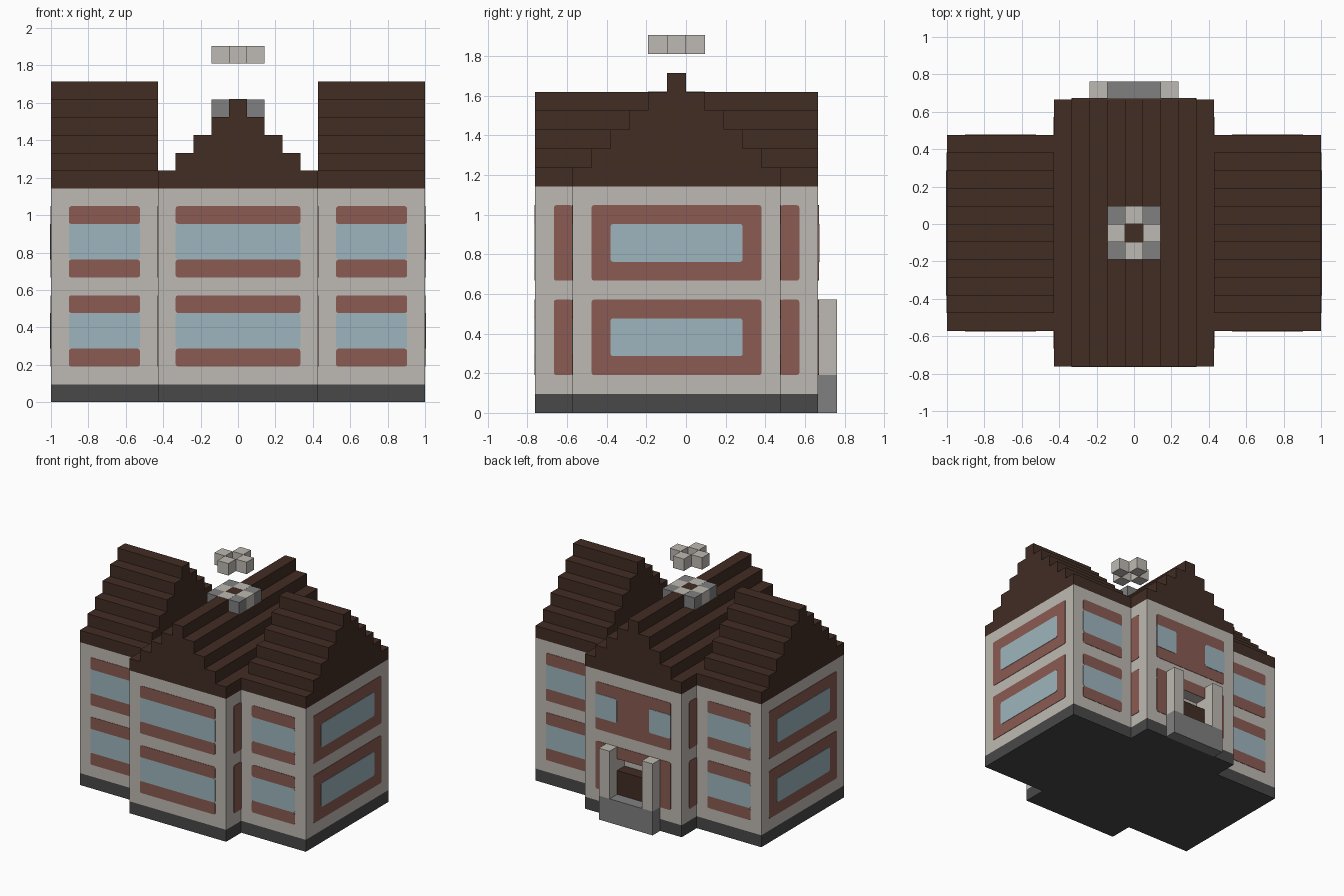
import bpy, bmesh, math
from mathutils import Vector

if "Cube" in bpy.data.objects:
    bpy.data.objects.remove(bpy.data.objects["Cube"])

U = 2 / 21  # one building block


def material(name, rgb):
    lin = [((c / 255 + 0.055) / 1.055) ** 2.4 for c in rgb] + [1]
    m = bpy.data.materials.new(name)
    m.use_nodes = True
    m.diffuse_color = lin
    m.node_tree.nodes["Principled BSDF"].inputs["Base Color"].default_value = lin
    return m


stone = material("pale stone", (190, 185, 178))
brick = material("brick red", (138, 91, 82))
glass = material("window blue", (157, 181, 189))
slate = material("dark foundation", (72, 72, 72))
grey = material("mid grey", (128, 128, 128))
wood = material("dark brown", (66, 45, 36))


def finish(name, bm, mat):
    bmesh.ops.recalc_face_normals(bm, faces=bm.faces)
    mesh = bpy.data.meshes.new(name)
    bm.to_mesh(mesh)
    bm.free()
    mesh.materials.append(mat)
    ob = bpy.data.objects.new(name, mesh)
    bpy.context.collection.objects.link(ob)
    return ob


def box(name, x, y, z, mat):
    """Box from (low, high) ranges in block units."""
    bm = bmesh.new()
    bmesh.ops.create_cube(bm, size=1)
    for v in bm.verts:
        v.co = Vector([(r[0] + r[1]) / 2 + c * (r[1] - r[0]) for r, c in zip((x, y, z), v.co)]) * U
    return finish(name, bm, mat)


def plate(name, axis, side, at, span, z, mat, thick=0.003):
    """Thin rounded panel on a wall facing along axis x or y."""
    r = 0.13
    pts = []
    corners = [(span[1] - r, z[1] - r), (span[0] + r, z[1] - r),
               (span[0] + r, z[0] + r), (span[1] - r, z[0] + r)]
    for i, (a, b) in enumerate(corners):
        for k in range(3):
            t = math.pi / 2 * (i + k / 2)
            pts.append((a + r * math.cos(t), b + r * math.sin(t)))
    normal = Vector((side, 0, 0)) if axis == "x" else Vector((0, side, 0))
    bm = bmesh.new()
    verts = [bm.verts.new(Vector((at, a, b) if axis == "x" else (a, at, b)) * U) for a, b in pts]
    face = bm.faces.new(verts)
    out = bmesh.ops.extrude_face_region(bm, geom=[face])["geom"]
    for v in out:
        if isinstance(v, bmesh.types.BMVert):
            v.co += normal * thick
    return finish(name, bm, mat)


def stepped_roof(name, along, lo, hi, start, end, z):
    """Stepped gable as one prism; the profile shrinks one block per layer."""
    right = []
    mid, half = (lo + hi) / 2, (hi - lo) / 2
    while half > 0:
        right += [(half, z), (half, z + 1)]
        half, z = half - 1, z + 1
    profile = [(mid + h, t) for h, t in right] + [(mid - h, t) for h, t in reversed(right)]
    bm = bmesh.new()
    face = bm.faces.new([bm.verts.new(Vector((start, a, t) if along == "x" else (a, start, t)) * U)
                         for a, t in profile])
    out = bmesh.ops.extrude_face_region(bm, geom=[face])["geom"]
    shift = Vector((end - start, 0, 0) if along == "x" else (0, end - start, 0)) * U
    for v in out:
        if isinstance(v, bmesh.types.BMVert):
            v.co += shift
    return finish(name, bm, wood)


FLOORS = {"lower": 2, "upper": 7}
HALL, WING = (-8, 7), (-6, 5)

# Central hall: foundation, walls with a door opening, roof
box("hall_foundation", (-4.5, 4.5), HALL, (0, 1), slate)
hall = box("hall_walls", (-4.5, 4.5), HALL, (1, 12), stone)
cutter = box("door_cutter", (-1.5, 1.5), (6, 7.5), (2, 5), stone)
cutter.hide_render = True
cut = hall.modifiers.new("door_opening", "BOOLEAN")
cut.operation = "DIFFERENCE"
cut.object = cutter
bpy.context.view_layer.objects.active = hall
bpy.ops.object.modifier_apply(modifier=cut.name)
bpy.data.objects.remove(cutter)
stepped_roof("hall_roof", "y", -4.5, 4.5, HALL[0], HALL[1], 12)


def strip_window(name, side, at, span, z):
    """Window with a brick band above and below."""
    plate(name + "_sill", "y", side, at, span, (z, z + 1), brick)
    plate(name + "_glass", "y", side, at, span, (z + 1, z + 3), glass)
    plate(name + "_lintel", "y", side, at, span, (z + 3, z + 4), brick)


# Wings, mirrored left and right
for s, label in ((1, "left"), (-1, "right")):
    xs = sorted((4.5 * s, 10.5 * s))
    box(label + "_wing_foundation", xs, WING, (0, 1), slate)
    box(label + "_wing_walls", xs, WING, (1, 12), stone)
    stepped_roof(label + "_wing_roof", "x", WING[0], WING[1], xs[0], xs[1], 12)
    for floor, z in FLOORS.items():
        tag = f"{label}_{floor}"
        win = sorted((5.5 * s, 9.5 * s))
        strip_window(tag + "_front_window", -1, WING[0], win, z)
        strip_window(tag + "_back_window", 1, WING[1], win, z)
        plate(tag + "_end_panel", "x", s, 10.5 * s, (-5, 4), (z, z + 4), brick)
        plate(tag + "_end_glass", "x", s, 10.5 * s, (-4, 3), (z + 1, z + 3), glass, 0.006)
        # Brick panels on the short returns of the hall
        plate(tag + "_front_return", "x", s, 4.5 * s, (-7, -6), (z, z + 4), brick)
        plate(tag + "_back_return", "x", s, 4.5 * s, (5, 6), (z, z + 4), brick)

# Hall front windows
for floor, z in FLOORS.items():
    strip_window(floor + "_hall_window", -1, HALL[0], (-3.5, 3.5), z)

# Hall back: upper panel with two windows, lower brick around the door
plate("back_upper_panel", "y", 1, HALL[1], (-3.5, 3.5), (7, 11), brick)
plate("back_door_lintel", "y", 1, HALL[1], (-3.5, 3.5), (5, 6), brick)
for s, label in ((1, "left"), (-1, "right")):
    span = sorted((1.5 * s, 3.5 * s))
    plate(label + "_back_glass", "y", 1, HALL[1], span, (8, 10), glass, 0.006)
    plate(label + "_door_brick", "y", 1, HALL[1], span, (2, 5.2), brick)
    box(label + "_porch_pillar", sorted((1.5 * s, 2.5 * s)), (7, 8), (2, 6), stone)
box("porch_step", (-2.5, 2.5), (7, 8), (0, 2), grey)
box("door", (-1.5, 1.5), (6, 7), (2, 4), wood)

# Chimney ring and the four smoke blocks floating above it
for i in (-1, 0, 1):
    for j in (-1, 0, 1):
        x, y = (i - 0.5, i + 0.5), (j - 1, j)
        if i and j:
            box("chimney_corner", x, y, (16, 17), grey)
        elif i or j:
            grow = 0.01 if j else 0
            box("chimney_side", (x[0] - grow, x[1] + grow), y, (16, 17 + grow), stone)
            box("smoke_block", x, y, (19, 20), stone)
